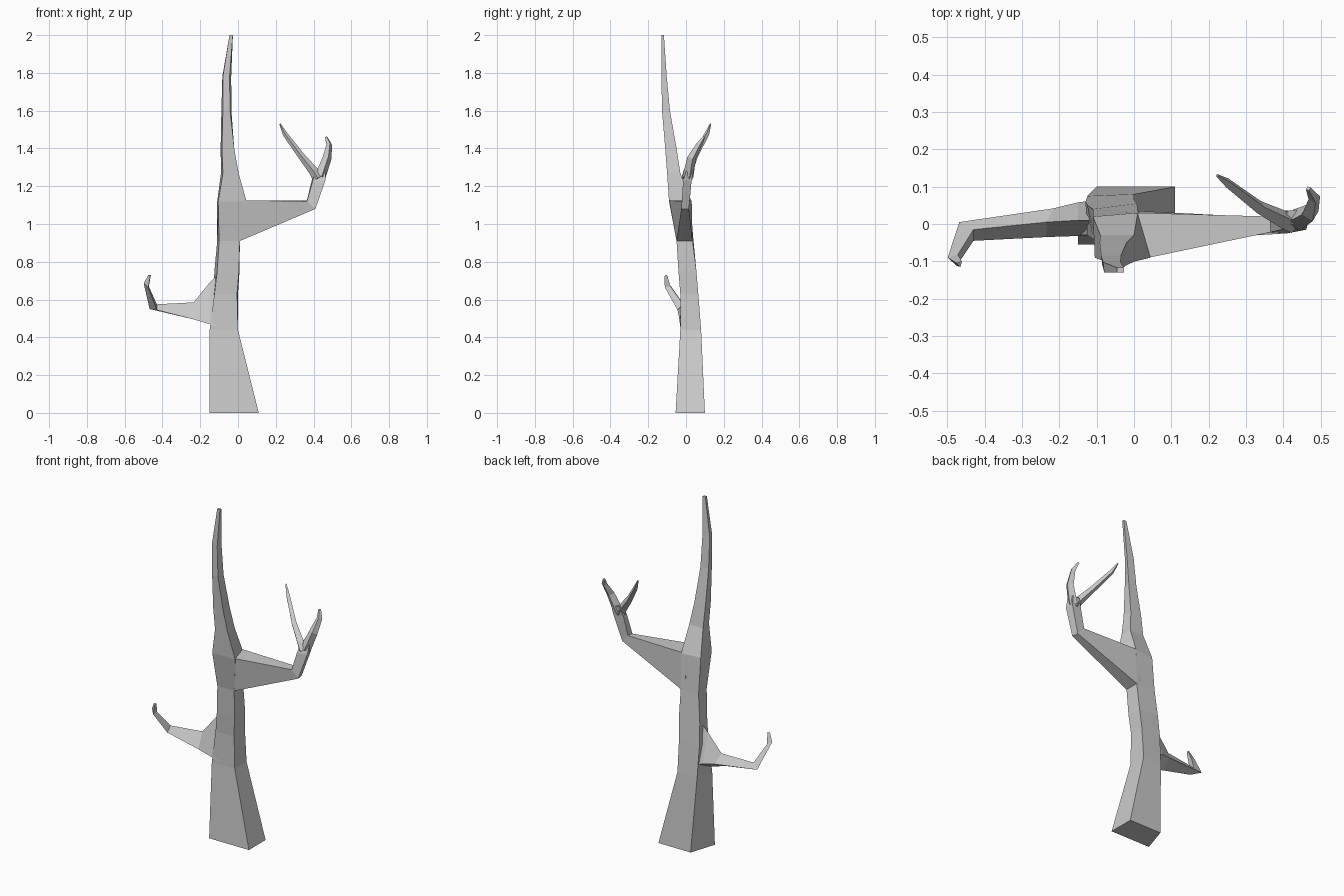
import bpy, bmesh
from mathutils import Vector


def loft(name, rings):
    """Skin a list of equal-length point rings and cap both ends."""
    bm = bmesh.new()
    vs = [[bm.verts.new(p) for p in r] for r in rings]
    n = len(vs[0])
    for a, b in zip(vs, vs[1:]):
        for i in range(n):
            j = (i + 1) % n
            bm.faces.new((a[i], a[j], b[j], b[i]))
    bm.faces.new(vs[0][::-1])
    bm.faces.new(vs[-1])
    bmesh.ops.recalc_face_normals(bm, faces=bm.faces)
    me = bpy.data.meshes.new(name)
    bm.to_mesh(me)
    bm.free()
    ob = bpy.data.objects.new(name, me)
    bpy.context.collection.objects.link(ob)
    return ob


def twig(name, path, side):
    """Four-sided tapering twig; path holds (x, y, z, radius)."""
    pts = [Vector(p[:3]) for p in path]
    rings = []
    for i, p in enumerate(pts):
        t = (pts[min(i + 1, len(pts) - 1)] - pts[max(i - 1, 0)]).normalized()
        u = t.cross(Vector(side)).normalized()
        v = t.cross(u)
        r = path[i][3]
        rings.append([p + u * r, p + v * r, p - u * r, p - v * r])
    return loft(name, rings)


# Trunk: height, then front-left, front-right, back-right, back-left corners
trunk = [
    (0.00, (-.15, -.055), (.11, -.055), (.11, .10), (-.10, .10)),
    (0.44, (-.15, -.03), (.00, -.03), (.00, .08), (-.125, .075)),
    (0.63, (-.125, -.03), (-.005, -.03), (.00, .065), (-.13, .06)),
    (0.75, (-.11, -.04), (.005, -.04), (.008, .055), (-.125, .05)),
    (0.91, (-.10, -.05), (.01, -.05), (.01, .035), (-.11, .04)),
    (1.12, (-.105, -.09), (.045, -.09), (.01, .03), (-.11, .02)),
    (1.27, (-.08, -.10), (.003, -.10), (.00, -.03), (-.09, -.03)),
    (1.40, (-.085, -.11), (-.02, -.11), (-.02, -.05), (-.092, -.05)),
    (1.60, (-.08, -.127), (-.042, -.127), (-.035, -.085), (-.088, -.085)),
    (1.78, (-.08, -.13), (-.045, -.13), (-.036, -.102), (-.083, -.102)),
    (2.00, (-.045, -.13), (-.027, -.13), (-.027, -.117), (-.045, -.117)),
]
loft("trunk", [[(x, y, z) for x, y in c] for z, *c in trunk])

# Right limb: bottom-front, top-front, top-back, bottom-back per ring
loft("right_limb", [
    [(-.02, -.05, .91), (-.02, -.085, 1.12), (-.02, .025, 1.12), (-.02, .035, .91)],
    [(.01, -.05, .91), (.05, -.088, 1.125), (.012, .03, 1.125), (.01, .035, .91)],
    [(.41, -.025, 1.08), (.365, -.022, 1.12), (.365, .02, 1.125), (.405, .015, 1.08)],
    [(.462, -.015, 1.23), (.395, -.015, 1.225), (.39, .025, 1.23), (.455, .03, 1.235)],
    [(.465, .0, 1.28), (.41, .0, 1.28), (.41, .035, 1.29), (.46, .04, 1.285)],
])

# Forked twigs at the end of the right limb
twig("outer_twig", [(.435, .01, 1.25, .03), (.472, .03, 1.35, .024),
                    (.483, .07, 1.42, .016), (.467, .095, 1.46, .007)], (1, .3, 0))
twig("inner_twig", [(.425, .005, 1.24, .03), (.40, .012, 1.28, .025),
                    (.335, .045, 1.36, .018), (.25, .11, 1.475, .013),
                    (.222, .13, 1.53, .004)], (0, 1, 0))

# Left limb: top ridge, lower-front and back edges per ring
loft("left_limb", [
    [(-.10, .01, .74), (-.10, -.03, .455), (-.09, .065, .50)],
    [(-.15, .01, .69), (-.15, -.032, .47), (-.15, .058, .52)],
    [(-.235, .005, .585), (-.235, -.035, .495), (-.215, .042, .53)],
    [(-.43, -.015, .575), (-.43, -.045, .545), (-.468, .005, .55)],
    [(-.472, -.082, .67), (-.475, -.112, .665), (-.499, -.09, .685)],
    [(-.461, -.10, .73), (-.465, -.115, .722), (-.475, -.105, .73)],
])
